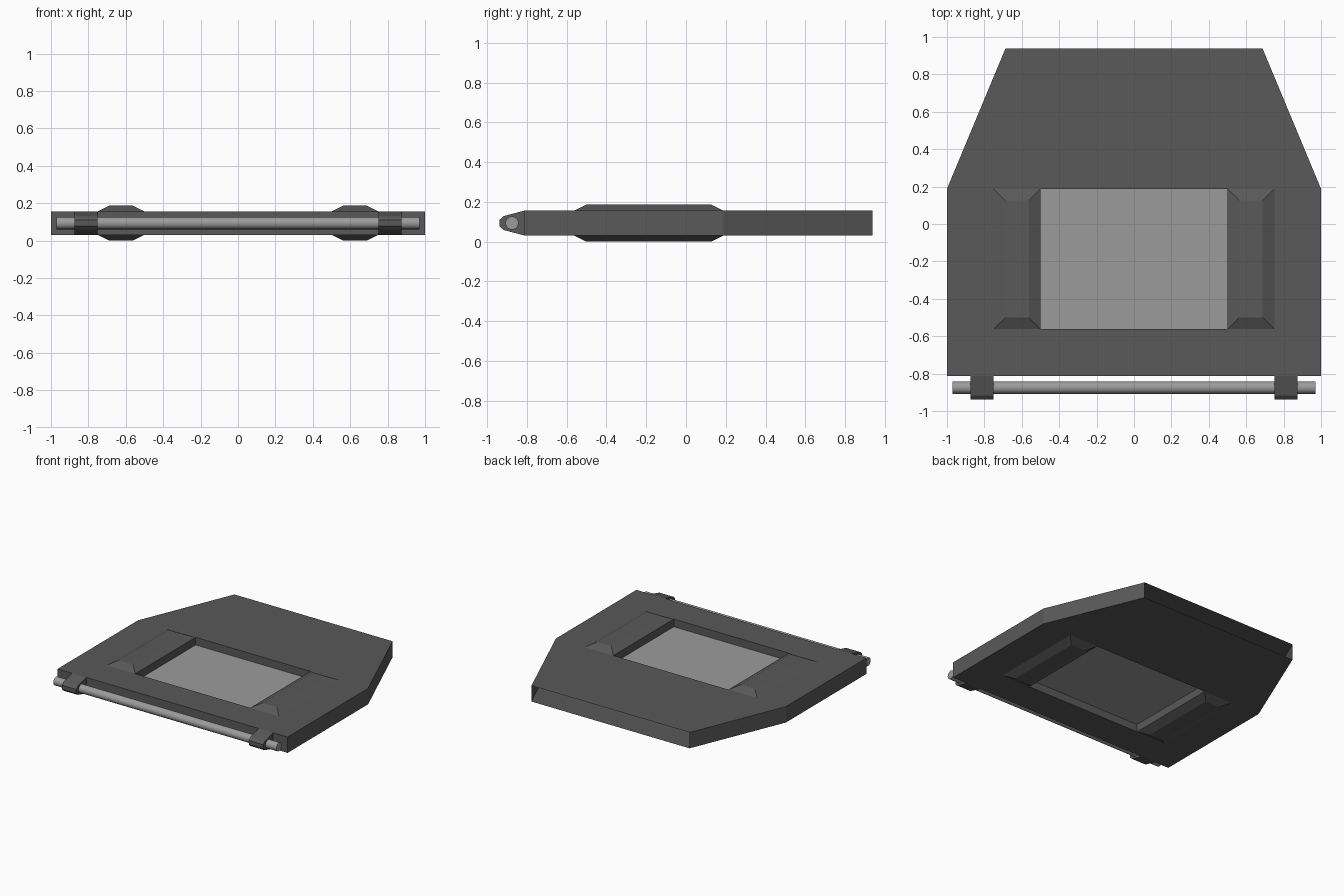
import bpy, bmesh, math
from mathutils import Matrix

if "Cube" in bpy.data.objects:
    bpy.data.objects.remove(bpy.data.objects["Cube"])


def material(name, v):
    m = bpy.data.materials.new(name)
    m.diffuse_color = (v, v, v, 1)
    m.use_nodes = True
    m.node_tree.nodes["Principled BSDF"].inputs["Base Color"].default_value = m.diffuse_color
    return m


DARK = material("dark_grey_metal", 0.10)
PANE = material("window_grey", 0.33)
ROD = material("rod_grey", 0.33)


def finish(name, bm, mat):
    bmesh.ops.recalc_face_normals(bm, faces=bm.faces)
    me = bpy.data.meshes.new(name)
    bm.to_mesh(me)
    bm.free()
    ob = bpy.data.objects.new(name, me)
    bpy.context.collection.objects.link(ob)
    me.materials.append(mat)
    return ob


MID, BOT, TOP = 0.09375, 0.03125, 0.15625
X0, X1, Y0, Y1 = 0.5, 0.75, -0.5625, 0.1875

# hatch plate: outline with window opening, hollow and open at the back edge
outline = [(-1, -.8125), (1, -.8125), (1, .1875), (.6875, .9375), (-.6875, .9375), (-1, .1875)]
hole = [(-X0, Y0), (X0, Y0), (X0, Y1), (-X0, Y1)]
bm = bmesh.new()
rings = {}
for z in (BOT, TOP):
    edges = []
    for key, pts in (("out", outline), ("in", hole)):
        vs = [bm.verts.new((x, y, z)) for x, y in pts]
        rings[key, z] = vs
        edges += [bm.edges.new((vs[i - 1], vs[i])) for i in range(len(vs))]
    bmesh.ops.triangle_fill(bm, edges=edges, use_beauty=True, normal=(0, 0, 1))
for key in ("out", "in"):
    a, b = rings[key, BOT], rings[key, TOP]
    for i in range(len(a)):
        j = (i + 1) % len(a)
        if key == "out" and i == 3:      # back edge stays open
            continue
        bm.faces.new((a[i], a[j], b[j], b[i]))
finish("hatch_plate", bm, DARK)

# window pane halfway down the opening
bm = bmesh.new()
bmesh.ops.create_cube(bm, size=1, matrix=Matrix.Translation((0, (Y0 + Y1) / 2, MID))
                      @ Matrix.Diagonal((2 * X0, Y1 - Y0, 0.004, 1)))
finish("window_pane", bm, PANE)


# bevelled ribs beside the window, above and below
def rib(name, sx, sz):
    b = 0.0625
    bm = bmesh.new()
    lower, upper = [
        [bm.verts.new((sx * x, y, MID + sz * h)) for x, y in
         ((X0 + d, Y0 + d), (X1 - d, Y0 + d), (X1 - d, Y1 - d), (X0 + d, Y1 - d))]
        for d, h in ((0, 0.0625), (b, 0.09375))]
    bm.faces.new(upper)
    for i in range(4):
        bm.faces.new((lower[i - 1], lower[i], upper[i], upper[i - 1]))
    finish(name, bm, DARK)


# hinge lugs tapering round the rod
def lug(name, sx):
    half = [(-.8125, .0625), (-.917, .035), (-.9375, .016)]
    prof = half + [(y, -h) for y, h in reversed(half)]
    bm = bmesh.new()
    f = bm.faces.new([bm.verts.new((sx * 0.75, y, MID + h)) for y, h in prof])
    ext = bmesh.ops.extrude_face_region(bm, geom=[f], use_keep_orig=True)
    bmesh.ops.translate(bm, vec=(sx * 0.125, 0, 0),
                        verts=[g for g in ext["geom"] if isinstance(g, bmesh.types.BMVert)])
    finish(name, bm, DARK)


for side, sx in (("left", -1), ("right", 1)):
    rib("upper_rib_" + side, sx, 1)
    rib("lower_rib_" + side, sx, -1)
    lug("hinge_lug_" + side, sx)

# hinge rod
bpy.ops.mesh.primitive_cylinder_add(vertices=16, radius=0.033, depth=1.94,
                                    location=(0, -0.875, MID), rotation=(0, math.pi / 2, 0))
rod = bpy.context.object
rod.name = "hinge_rod"
rod.data.materials.append(ROD)
bpy.ops.object.shade_smooth_by_angle(angle=math.radians(40))
